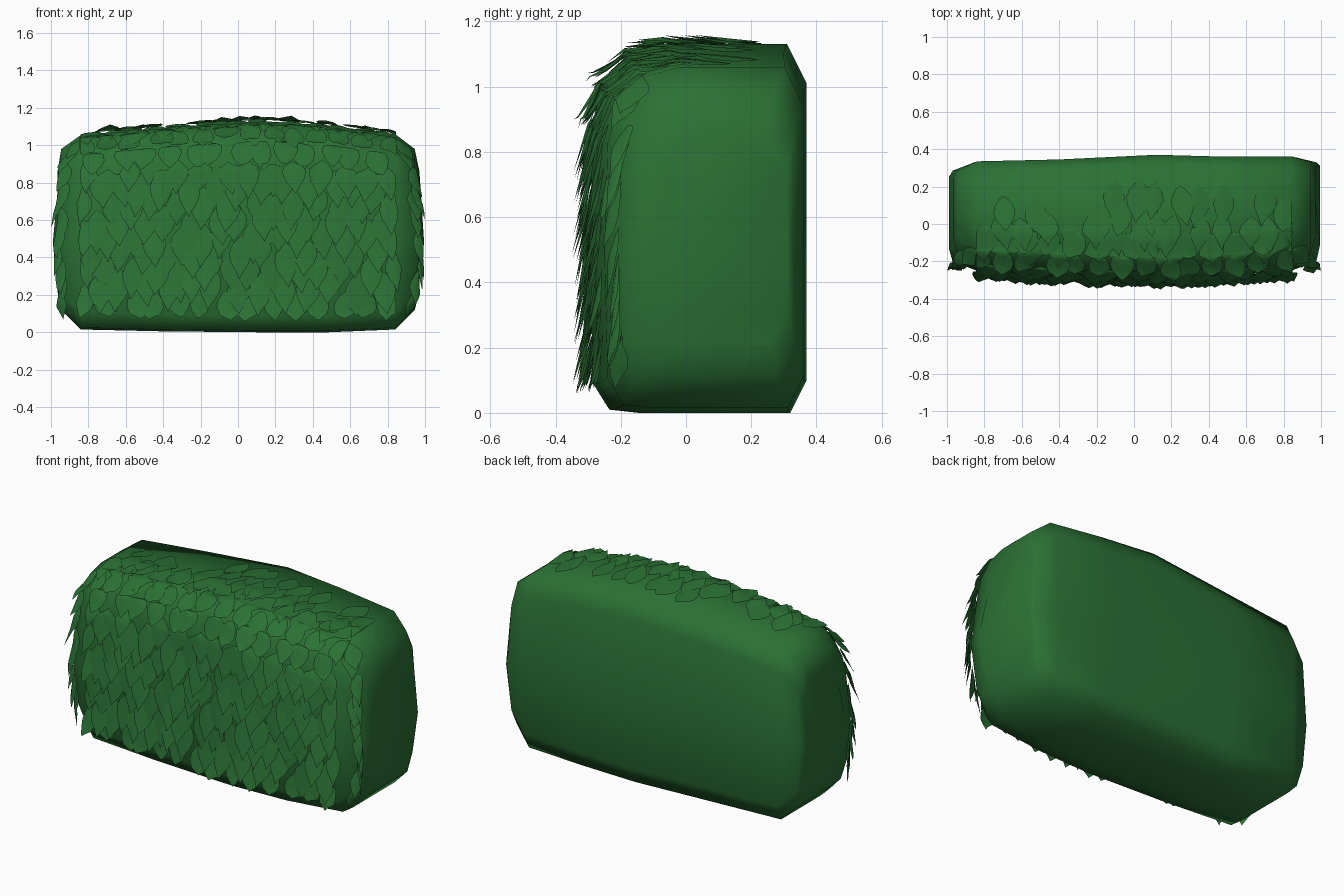
import bpy, bmesh, math, random
from mathutils import Vector
from mathutils.bvhtree import BVHTree

if "Cube" in bpy.data.objects:
    bpy.data.objects.remove(bpy.data.objects["Cube"])

random.seed(4)


def flat(name, rgb):
    m = bpy.data.materials.new(name)
    m.diffuse_color = (*rgb, 1)
    m.use_nodes = True
    m.node_tree.nodes["Principled BSDF"].inputs["Base Color"].default_value = m.diffuse_color
    return m


green = flat("hedge green", (0.024, 0.165, 0.035))


def make_object(name, bm, mat):
    me = bpy.data.meshes.new(name)
    bm.to_mesh(me)
    me.materials.append(mat)
    ob = bpy.data.objects.new(name, me)
    bpy.context.collection.objects.link(ob)
    for p in me.polygons:
        p.use_smooth = True
    return ob


# Hedge body: rounded sections lofted along x (x, front, back, bottom, top, end bulge)
stations = [
    (-0.965, -0.12, 0.25, 0.22, 0.86, -0.025),
    (-0.945, -0.19, 0.285, 0.12, 0.98, -0.025),
    (-0.84, -0.24, 0.335, 0.015, 1.055, 0),
    (-0.40, -0.265, 0.345, 0.005, 1.095, 0),
    (0.12, -0.285, 0.37, 0.0, 1.13, 0),
    (0.48, -0.27, 0.36, 0.0, 1.105, 0),
    (0.84, -0.24, 0.362, 0.015, 1.06, 0),
    (0.945, -0.19, 0.33, 0.12, 0.98, 0.03),
    (0.97, -0.10, 0.31, 0.22, 0.86, 0.025),
]
bm = bmesh.new()
rings = []
for x, yf, yb, zb, zt, bulge in stations:
    zm = 0.48
    prof = [(x, yb, zb + 0.10), (x + bulge, yb, zm), (x, yb, zt - 0.12),
            (x, yb - 0.06, zt), (x, yf + 0.22, zt), (x, yf + 0.11, zt - 0.03),
            (x, yf + 0.035, zt - 0.11), (x, yf, zt - 0.23),
            (x + bulge, yf - 0.01, zm), (x, yf, zb + 0.09),
            (x, yf + 0.05, zb + 0.01), (x, yf + 0.14, zb), (x, yb - 0.05, zb)]
    rings.append([bm.verts.new(p) for p in prof])
N = len(rings[0])
for a, b in zip(rings, rings[1:]):
    for i in range(N):
        j = (i + 1) % N
        bm.faces.new((a[i], a[j], b[j], b[i]))
for r in (rings[0], rings[-1]):
    bm.faces.new(r[1:9])
    bm.faces.new(r[8:] + r[:2])
bmesh.ops.recalc_face_normals(bm, faces=bm.faces)
tree = BVHTree.FromBMesh(bm)
make_object("hedge_body", bm, green)
bm.free()

# Leaves: rows hanging over the top edge and down the front
SHAPE = [(0.10, 0.42), (0.27, 0.85), (0.45, 1.0), (0.65, 0.78), (0.84, 0.32)]


def add_leaf(bm, loc, n, down, length, half, lift):
    side = down.cross(n).normalized()

    def pt(t, w):  # each leaf point is wrapped onto the body, then lifted
        h = 0.008 + lift * t - 0.006 * abs(w)
        out = loc + down * (t * length) + side * (w * half) + n * 0.12
        q = tree.find_nearest(out)[0]
        return bm.verts.new(q + (out - q).normalized() * h)

    base, tip = pt(0, 0), pt(1, 0)
    rows = [(pt(t, -w), pt(t, 0), pt(t, w)) for t, w in SHAPE]
    for k in (0, 1):
        faces = [(base, rows[0][k], rows[0][k + 1]), (rows[-1][k + 1], rows[-1][k], tip)]
        faces += [(a[k + 1], a[k], b[k], b[k + 1]) for a, b in zip(rows, rows[1:])]
        for f in faces:
            bm.faces.new(f)


# guide points outside the body in (y, z), from top rear to front bottom
guides = [(0.22, 1.4), (0.14, 1.4), (0.06, 1.4), (-0.03, 1.4),
          (-0.17, 1.36), (-0.30, 1.27), (-0.42, 1.14)]
guides += [(-0.5, 0.97 - 0.092 * i) for i in range(9)]
bm = bmesh.new()
for r, (gy, gz) in enumerate(guides):
    count = 15
    for c in range(count + r % 2):
        if r < 2 and random.random() < 0.45:
            continue
        x = (c - (count - 1 + r % 2) / 2) * 0.129 + random.uniform(-0.025, 0.025)
        top_row = gz > 1.3
        if top_row and abs(x) > 0.92:
            continue
        y = gy + random.uniform(-0.03, 0.03)
        if abs(x) > 0.88 and not top_row:  # outermost columns wrap round the corner
            x = math.copysign(1.03, x)
            y = random.uniform(-0.33, -0.26)
        g = Vector((x, y, gz + random.uniform(-0.03, 0.03)))
        loc = tree.find_nearest(g)[0]
        n = (g - loc).normalized()
        aim = Vector((random.uniform(-0.15, 0.15), -0.2, -1))
        if top_row:
            aim = Vector((random.uniform(-0.25, 0.25), -1, -0.2))
        down = (aim - n * aim.dot(n)).normalized()
        lift = random.uniform(0.012, 0.035) if top_row else random.uniform(0.02, 0.06)
        length = min(random.uniform(0.20, 0.25), max(0.17, loc.z - 0.02))
        add_leaf(bm, loc, n, down, length, random.uniform(0.056, 0.068), lift)
bmesh.ops.recalc_face_normals(bm, faces=bm.faces)
# keep leaf faces pointing away from the body
for f in bm.faces:
    c = f.calc_center_median()
    if f.normal.dot(c - tree.find_nearest(c)[0]) < 0:
        f.normal_flip()
make_object("leaves", bm, green)
bm.free()
